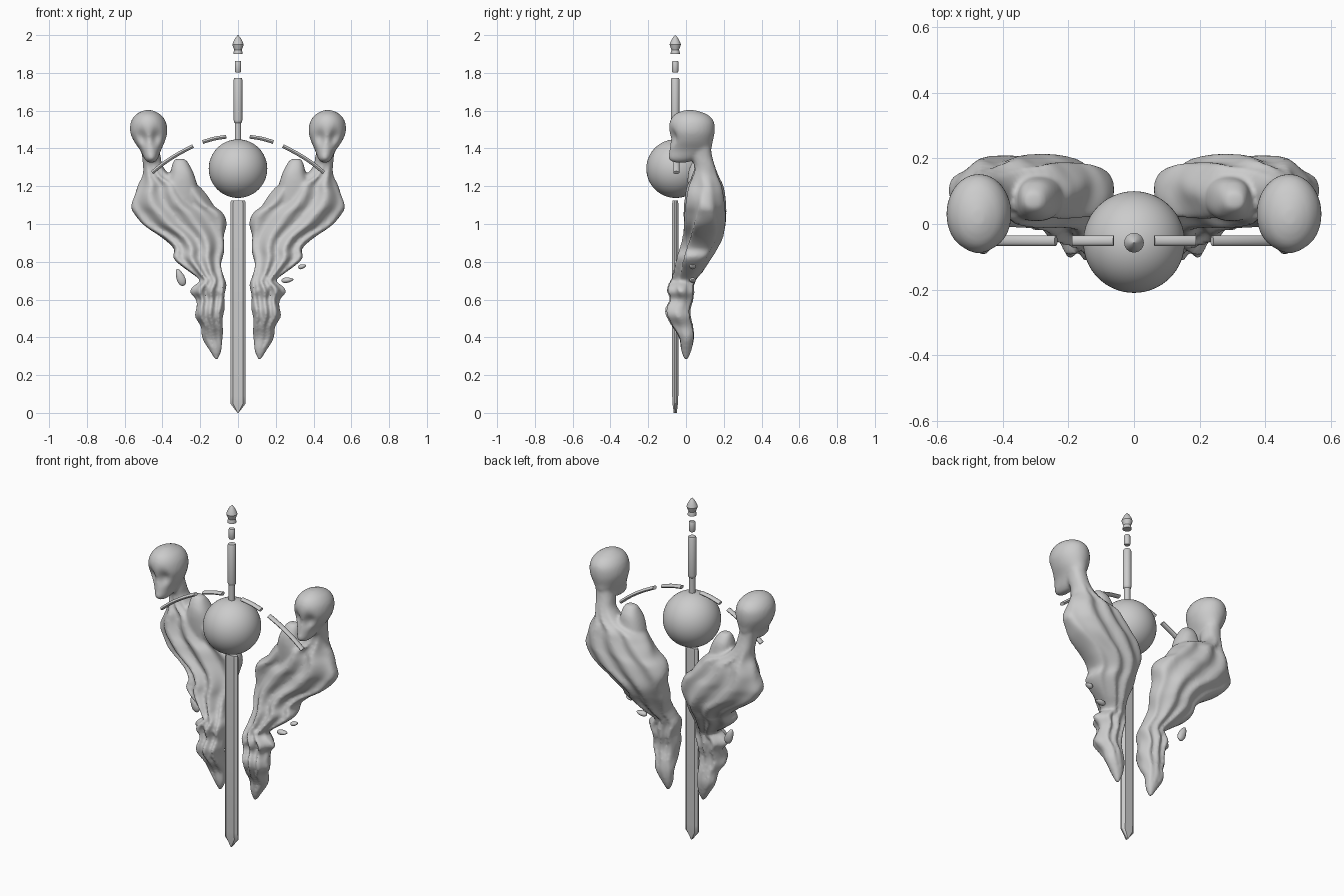
import bpy, bmesh, math
from mathutils import Vector

if "Cube" in bpy.data.objects:
    bpy.data.objects.remove(bpy.data.objects["Cube"])

YC = -0.057  # plane of the sword and hoop


def interp(rows, t):
    """Smooth Catmull-Rom style interpolation along rows sorted by z."""
    n = len(rows)
    i = min(int(t), n - 2)
    f = t - i
    p = [rows[max(0, min(n - 1, k))] for k in (i - 1, i, i + 1, i + 2)]
    return [0.5 * (2 * b + (c - a) * f + (2*a - 5*b + 4*c - d) * f * f + (3*b - a - 3*c + d) * f ** 3)
            for a, b, c, d in zip(*p)]


def loft(bm, rows, seg=80, sub=8, power=0.85, warp=None):
    """Stack of rounded sections; each row is z, xmin, xmax, ymin, ymax."""
    rings = []
    for k in range((len(rows) - 1) * sub + 1):
        z, x0, x1, y0, y1 = interp(rows, k / sub)
        ring = []
        for j in range(seg):
            a = 2 * math.pi * j / seg
            c, s = math.cos(a), math.sin(a)
            u = math.copysign(abs(c) ** power, c)
            v = math.copysign(abs(s) ** power, s)
            p = Vector(((x0 + x1) / 2 + u * (x1 - x0) / 2, (y0 + y1) / 2 + v * (y1 - y0) / 2, z))
            if warp:
                warp(p, u, v)
            ring.append(bm.verts.new(p))
        rings.append(ring)
    for r, q in zip(rings, rings[1:]):
        for j in range(seg):
            bm.faces.new((r[j], r[(j + 1) % seg], q[(j + 1) % seg], q[j]))
    bm.faces.new(rings[0][::-1])
    bm.faces.new(rings[-1])


def finish(name, bm, smooth=True):
    bmesh.ops.recalc_face_normals(bm, faces=bm.faces[:])
    me = bpy.data.meshes.new(name)
    bm.to_mesh(me)
    bm.free()
    ob = bpy.data.objects.new(name, me)
    bpy.context.collection.objects.link(ob)
    if smooth:
        bpy.ops.object.select_all(action='DESELECT')
        ob.select_set(True)
        bpy.context.view_layer.objects.active = ob
        bpy.ops.object.shade_smooth_by_angle(angle=math.radians(35))
    return ob


def mirror(ob):
    ob.modifiers.new("mirror", 'MIRROR').use_mirror_merge = False


def fuse(ob, voxel, repeat):
    m = ob.modifiers.new("fuse", 'REMESH')
    m.mode, m.voxel_size, m.use_smooth_shade = 'VOXEL', voxel, True
    s = ob.modifiers.new("soften", 'SMOOTH')
    s.factor, s.iterations = 0.5, repeat


# draped folds running down and inward along the body
def folds(p, u, v):
    k = max(0, min(1, (p.z - 0.3) / 0.3)) * max(0, min(1, (1.32 - p.z) / 0.12))
    w = math.sin(u * 9.5 + 1.6 * math.sin(p.z * 9) + 0.6)
    p.y += (0.018 if v < 0 else -0.010) * k * w * min(1, abs(v) * 1.6)
    p.x += 0.006 * k * math.sin(p.z * 42 + v * 2) * abs(u) ** 3


# brow, eye hollows and cheeks of the face
def face(p, u, v):
    if v < 0:
        for sx in (-0.4, 0.4):
            p.y += 0.028 * math.exp(-((u - sx) / 0.27) ** 2 - ((p.z - 1.46) / 0.04) ** 2)


# flowing figure: torso, shoulder point, lower drape and head
bm = bmesh.new()
loft(bm, [
    (0.64, .10, .17, -.075, .02), (0.70, .080, .205, -.065, .045), (0.75, .085, .26, -.055, .085),
    (0.82, .082, .34, -.035, .13), (0.87, .078, .345, -.02, .16), (0.93, .070, .40, -.005, .19),
    (1.00, .066, .51, .002, .203), (1.06, .080, .55, .002, .206), (1.10, .125, .56, .005, .205),
    (1.16, .175, .55, .012, .198), (1.21, .22, .525, .022, .188), (1.25, .34, .505, .035, .172),
    (1.30, .395, .503, .045, .155), (1.36, .41, .508, .03, .138), (1.42, .42, .52, .02, .13)],
    warp=folds)
loft(bm, [(1.10, .20, .40, .02, .16), (1.20, .215, .385, .01, .15), (1.26, .232, .36, .01, .14),
          (1.30, .25, .352, .02, .13), (1.335, .272, .34, .04, .105), (1.345, .29, .325, .055, .09)])
loft(bm, [(0.28, .108, .120, -.008, .008), (0.33, .088, .15, -.025, .028), (0.40, .083, .192, -.035, .042),
          (0.46, .080, .197, -.07, .035), (0.51, .078, .225, -.095, .022), (0.55, .075, .226, -.10, .02),
          (0.60, .073, .222, -.075, .032), (0.64, .063, .248, -.085, .036), (0.67, .062, .235, -.085, .036),
          (0.70, .072, .20, -.07, .04), (0.74, .095, .17, -.03, .05)], warp=folds)
loft(bm, [(1.325, .445, .475, -.06, .0), (1.345, .425, .495, -.092, .06), (1.39, .408, .518, -.088, .128),
          (1.44, .386, .552, -.085, .142), (1.49, .374, .571, -.092, .152), (1.54, .382, .567, -.086, .148),
          (1.575, .405, .545, -.065, .12), (1.595, .437, .515, -.03, .075), (1.603, .46, .49, 0, .04)],
     power=1.0, warp=face)
figure = finish("figure", bm)
fuse(figure, 0.009, 5)
mirror(figure)

# loose fragments beside the figures (not symmetrical)
bm = bmesh.new()
for x, z, a, b, tilt in ((.34, .775, .022, .012, .3), (.262, .703, .032, .014, .1), (-.305, .718, .048, .022, 1.95)):
    vs = bmesh.ops.create_uvsphere(bm, u_segments=20, v_segments=12, radius=1)['verts']
    for v in vs:
        q = Vector((v.co.x * a, v.co.y * 0.017, v.co.z * b * (1 - 0.3 * v.co.x)))
        c, s = math.cos(tilt), math.sin(tilt)
        v.co = (x + q.x * c - q.z * s, 0.035 + q.y, z + q.x * s + q.z * c)
finish("fragments", bm)

# blade with bevelled edges and a pointed tip
bm = bmesh.new()
outline = [(.041, .004), (.026, .016), (-.026, .016), (-.041, .004),
           (-.041, -.004), (-.026, -.016), (.026, -.016), (.041, -.004)]
rings = [[bm.verts.new((x * k, YC + y * t, z)) for x, y in outline]
         for z, k, t in ((0.0, .06, .5), (.05, 1, .9), (.09, 1, 1), (1.11, 1, 1), (1.125, .9, .9))]
for r, q in zip(rings, rings[1:]):
    for j in range(8):
        bm.faces.new((r[j], r[(j + 1) % 8], q[(j + 1) % 8], q[j]))
bm.faces.new(rings[0][::-1])
bm.faces.new(rings[-1])
finish("blade", bm)

# orb
bm = bmesh.new()
bmesh.ops.create_uvsphere(bm, u_segments=64, v_segments=32, radius=0.155)
bmesh.ops.translate(bm, verts=bm.verts[:], vec=(0, -0.055, 1.293))
finish("orb", bm)


# turned parts above the orb
def turned(name, profile, seg=24):
    bm = bmesh.new()
    rings = [[bm.verts.new((r * math.cos(2 * math.pi * j / seg), YC + r * math.sin(2 * math.pi * j / seg), z))
              for j in range(seg)] for r, z in profile]
    for r, q in zip(rings, rings[1:]):
        for j in range(seg):
            bm.faces.new((r[j], r[(j + 1) % seg], q[(j + 1) % seg], q[j]))
    bm.faces.new(rings[0][::-1])
    bm.faces.new(rings[-1])
    finish(name, bm)


turned("grip", [(.017, 1.42), (.017, 1.535), (.021, 1.54), (.023, 1.55), (.023, 1.765), (.019, 1.774)])
turned("collar", [(.014, 1.803), (.017, 1.808), (.017, 1.858), (.014, 1.863)])
turned("finial", [(.024, 1.90), (.024, 1.908), (.020, 1.922), (.025, 1.935), (.030, 1.95),
                  (.024, 1.967), (.012, 1.988), (.001, 2.0)])


# broken hoop segments over the orb
def hoop(name, pts):
    bm = bmesh.new()
    loops = []
    n = 12
    for k in range((len(pts) - 1) * 6 + 1):
        t = k / 6
        x, z = interp(pts, t)
        xa, za = interp(pts, max(0, t - .05))
        xb, zb = interp(pts, min(len(pts) - 1, t + .05))
        d = Vector((xb - xa, 0, zb - za)).normalized()
        nrm = Vector((-d.z, 0, d.x))
        loops.append([bm.verts.new(Vector((x, YC + .006, z)) + nrm * .010 * math.cos(2 * math.pi * j / n)
                                   + Vector((0, .016 * math.sin(2 * math.pi * j / n), 0))) for j in range(n)])
    for r, q in zip(loops, loops[1:]):
        for j in range(n):
            bm.faces.new((r[j], r[(j + 1) % n], q[(j + 1) % n], q[j]))
    bm.faces.new(loops[0][::-1])
    bm.faces.new(loops[-1])
    mirror(finish(name, bm))


hoop("inner_hoop", [(.062, 1.462), (.125, 1.452), (.187, 1.434)])
hoop("outer_hoop", [(.238, 1.412), (.315, 1.372), (.39, 1.324), (.455, 1.272)])
